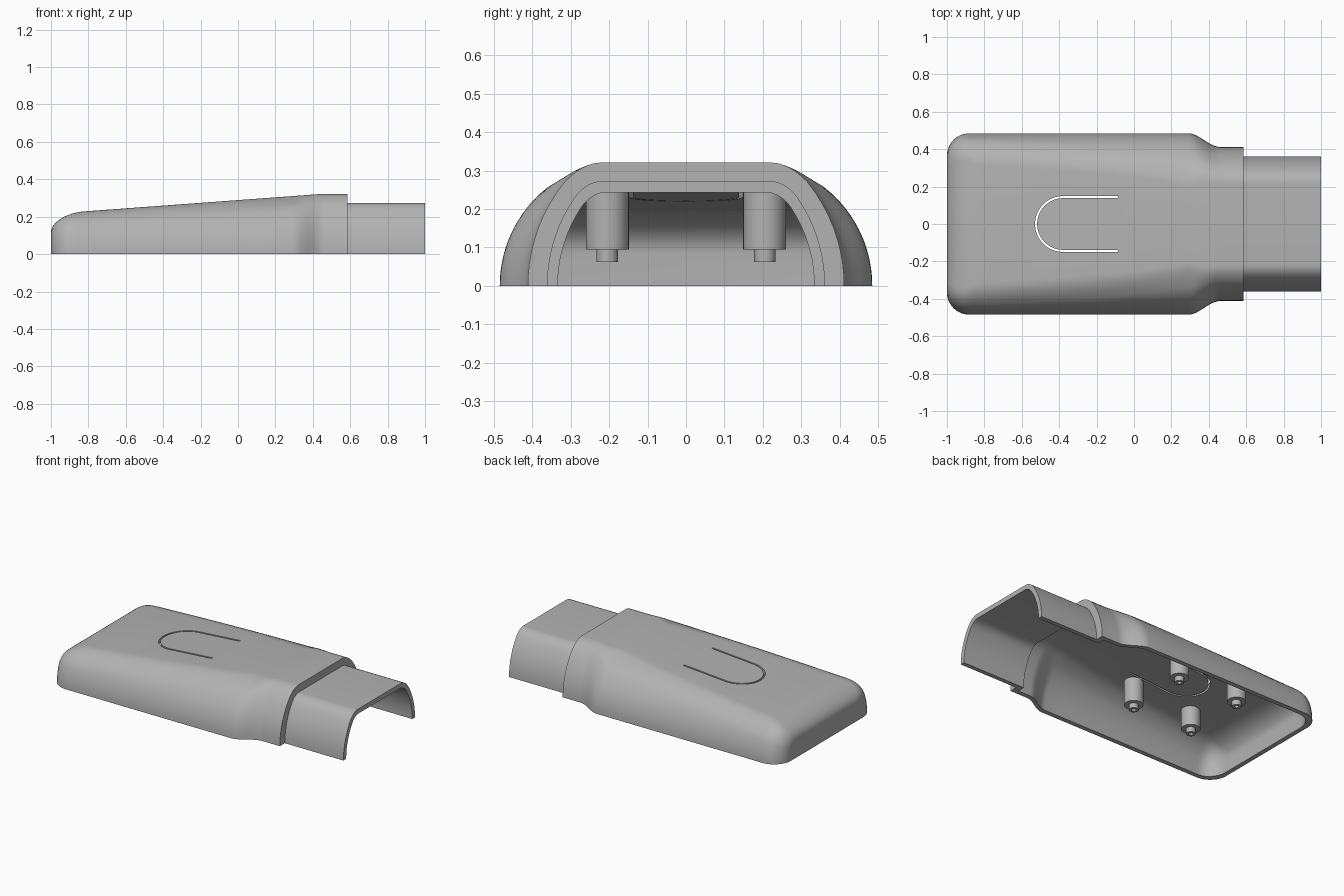
import bpy, bmesh, math
from mathutils import Vector

cube = bpy.data.objects.get("Cube")
if cube:
    bpy.data.objects.remove(cube, do_unlink=True)

grey = bpy.data.materials.new("plastic_grey")
grey.use_nodes = True
grey.diffuse_color = (0.45, 0.45, 0.45, 1)
grey.node_tree.nodes["Principled BSDF"].inputs["Base Color"].default_value = (0.45, 0.45, 0.45, 1)


def clamp(t):
    return max(0.0, min(1.0, t))


def make_object(name, bm):
    bmesh.ops.recalc_face_normals(bm, faces=bm.faces)
    mesh = bpy.data.meshes.new(name)
    bm.to_mesh(mesh)
    bm.free()
    mesh.materials.append(grey)
    obj = bpy.data.objects.new(name, mesh)
    bpy.context.collection.objects.link(obj)
    return obj


def smooth(obj):
    bpy.ops.object.select_all(action="DESELECT")
    obj.select_set(True)
    bpy.context.view_layer.objects.active = obj
    bpy.ops.object.shade_smooth_by_angle(angle=math.radians(32))


def arch(x, w, h, r, f):
    """Arched cross-section: curved sides, filleted shoulders, flat top."""
    def side(z):
        return w - r + math.sqrt(r * r - z * z)
    low = h - f
    half = [Vector((x, side(low * i / 9), low * i / 9)) for i in range(10)]
    corner = Vector((x, side(h), h))
    end = Vector((x, side(h) - f, h))
    start = half[-1]
    for i in range(1, 9):
        t = i / 8
        half.append(start * (1 - t) ** 2 + corner * 2 * t * (1 - t) + end * t * t)
    return half + [Vector((x, -p.y, p.z)) for p in reversed(half)]


def body_arch(x, wall=0.0):
    """Body section at x, optionally inset by the wall thickness."""
    s = clamp((x - 0.29) / 0.17)
    s = s * s * (3 - 2 * s)
    u = clamp((-0.88 - x) / 0.12)
    v = clamp((-0.82 - x) / 0.18)
    w = 0.485 - 0.073 * s - 0.12 * (1 - math.sqrt(1 - u * u))
    h = min(0.321, 0.23 + 0.0735 * (x + 0.8)) - 0.10 * (1 - math.sqrt(1 - v * v))
    r = 0.326 + 0.104 * s
    f = 0.05 + 0.03 * clamp((0.4 - x) / 1.2) - 0.02 * v
    shift = wall * clamp((-0.75 - x) / 0.25)
    return arch(x + shift, w - wall, h - wall, r - wall * 0.6, f)


# Shell: one skin running along the outside, round the neck and back inside
stations = [-1 + 0.18 * (1 - math.cos(math.pi / 2 * i / 12)) for i in range(13)]
stations += [-0.6, -0.4, -0.2, 0, 0.15, 0.29]
stations += [0.29 + 0.17 * i / 12 for i in range(1, 13)]
rings = [body_arch(x) for x in stations + [0.585]]
rings += [arch(x, 0.362, 0.273, 0.405, 0.04) for x in (0.585, 1.0)]
rings += [arch(x, 0.334, 0.243, 0.37, 0.035) for x in (1.0, 0.55)]
rings += [body_arch(x, 0.03) for x in [0.55] + stations[::-1]]

bm = bmesh.new()
grid = [[bm.verts.new(p) for p in ring] for ring in rings]
for a, b in zip(grid, grid[1:]):
    for i in range(len(a) - 1):
        bm.faces.new((a[i], a[i + 1], b[i + 1], b[i]))
caps = [bm.faces.new(grid[0]), bm.faces.new(grid[-1])]
rim = [ring[0] for ring in grid] + [ring[-1] for ring in reversed(grid)]
caps.append(bm.faces.new(rim))
bmesh.ops.triangulate(bm, faces=caps)
shell = make_object("shell", bm)

# U-shaped slot through the top
def slot_path(radius):
    pts = [(-0.085, radius)]
    for i in range(33):
        a = math.pi / 2 + math.pi * i / 32
        pts.append((-0.38 + radius * math.cos(a), radius * math.sin(a)))
    return pts + [(-0.085, -radius)]


bm = bmesh.new()
lines = [[bm.verts.new((x, y, z)) for x, y in slot_path(r)]
         for r, z in ((0.149, 0.12), (0.149, 0.5), (0.138, 0.5), (0.138, 0.12))]
for a, b in zip(lines, lines[1:] + lines[:1]):
    for i in range(len(a) - 1):
        bm.faces.new((a[i], a[i + 1], b[i + 1], b[i]))
for k in (0, -1):
    bm.faces.new([line[k] for line in lines])
cutter = make_object("slot_cutter", bm)
cutter.hide_render = True
cut = shell.modifiers.new("slot", "BOOLEAN")
cut.operation = "DIFFERENCE"
cut.solver = "EXACT"
cut.object = cutter
bpy.context.view_layer.objects.active = shell
bpy.ops.object.modifier_apply(modifier=cut.name)
bpy.data.objects.remove(cutter, do_unlink=True)
smooth(shell)


# Hollow-tipped stepped posts under the top
def post(name, x, y):
    top = 0.215 + 0.0735 * (x + 0.8)
    profile = [(0, top), (0.056, top), (0.056, 0.094), (0.028, 0.094),
               (0.028, 0.062), (0.013, 0.062), (0.013, 0.09), (0, 0.09)]
    bm = bmesh.new()
    verts = [bm.verts.new((r, 0, z)) for r, z in profile]
    edges = [bm.edges.new(pair) for pair in zip(verts, verts[1:])]
    bmesh.ops.spin(bm, geom=verts + edges, cent=(0, 0, 0), axis=(0, 0, 1),
                   angle=math.tau, steps=32)
    bmesh.ops.remove_doubles(bm, verts=bm.verts, dist=0.0005)
    obj = make_object(name, bm)
    obj.location = (x, y, 0)
    smooth(obj)


for end, x in (("inner", -0.17), ("outer", -0.6)):
    for side, y in (("front", -0.205), ("back", 0.205)):
        post(f"{end}_{side}_post", x, y)
